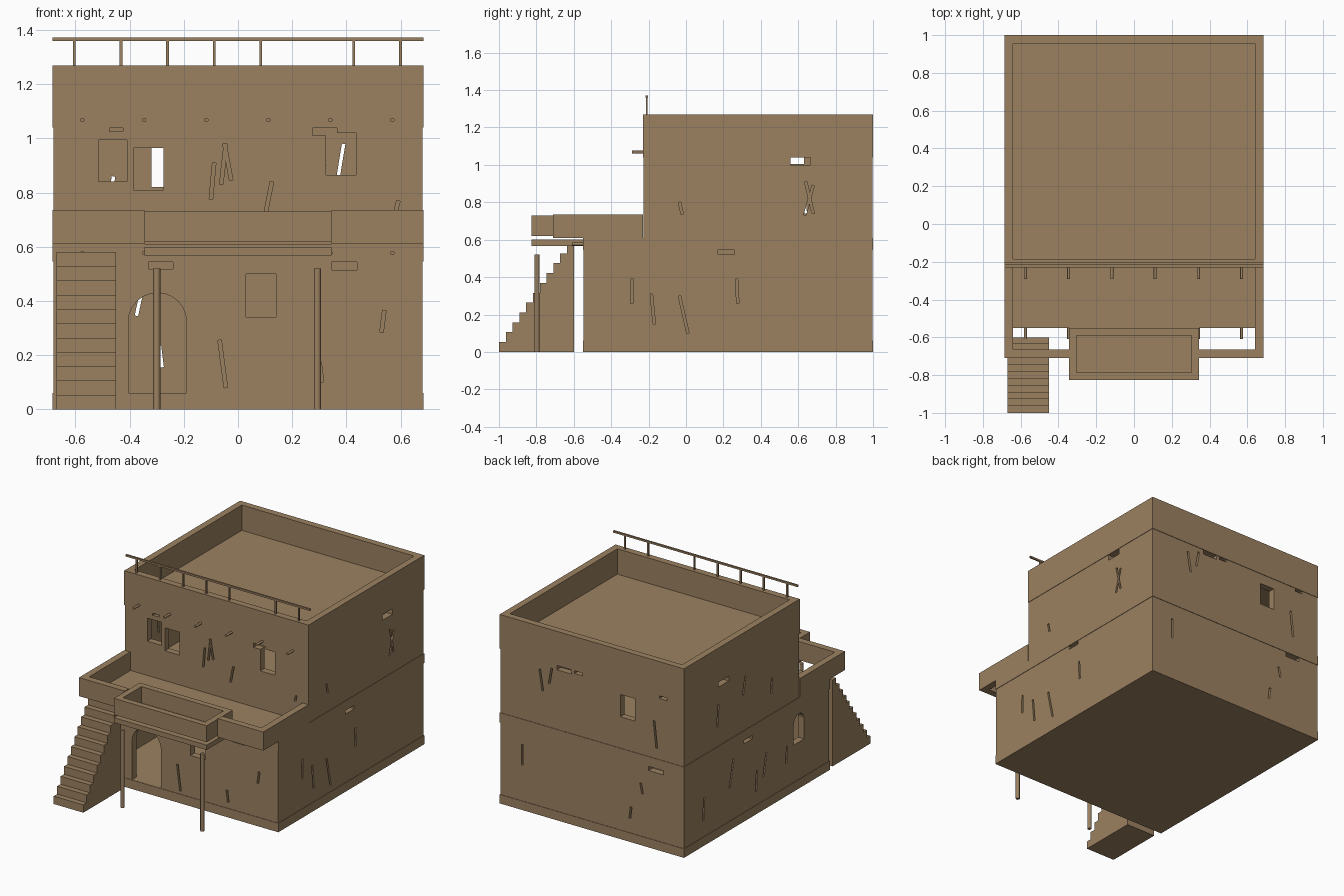
import bpy, bmesh, math
from mathutils import Matrix, Vector

cube = bpy.data.objects.get("Cube")
if cube:
    bpy.data.objects.remove(cube, do_unlink=True)

clay = bpy.data.materials.new("clay_brown")
clay.use_nodes = True
clay.diffuse_color = (0.33, 0.22, 0.12, 1)
clay.node_tree.nodes["Principled BSDF"].inputs["Base Color"].default_value = clay.diffuse_color

W, BACK, FRONT, SETBACK = 0.685, 1.0, -0.55, -0.23
THICK = 0.045


def finish(name, bm):
    bmesh.ops.recalc_face_normals(bm, faces=bm.faces)
    mesh = bpy.data.meshes.new(name)
    bm.to_mesh(mesh)
    bm.free()
    mesh.materials.append(clay)
    obj = bpy.data.objects.new(name, mesh)
    bpy.context.scene.collection.objects.link(obj)
    return obj


def add_box(bm, x0, x1, y0, y1, z0, z1):
    size = Matrix.Diagonal((x1 - x0, y1 - y0, z1 - z0, 1))
    centre = Matrix.Translation(((x0 + x1) / 2, (y0 + y1) / 2, (z0 + z1) / 2))
    bmesh.ops.create_cube(bm, size=1, matrix=centre @ size)


def box(name, *bounds):
    bm = bmesh.new()
    add_box(bm, *bounds)
    return finish(name, bm)


def ring(name, x0, x1, y0, y1, z0, z1, t=THICK):
    """Four joined walls around an open middle."""
    bm = bmesh.new()
    loops = []
    for z, d in ((z0, 0), (z1, 0), (z1, t), (z0, t)):
        corners = ((x0 + d, y0 + d), (x1 - d, y0 + d), (x1 - d, y1 - d), (x0 + d, y1 - d))
        loops.append([bm.verts.new((x, y, z)) for x, y in corners])
    for k in range(4):
        a, b = loops[k], loops[(k + 1) % 4]
        for i in range(4):
            j = (i + 1) % 4
            bm.faces.new((a[i], a[j], b[j], b[i]))
    return finish(name, bm)


def rod(name, x, y, z, r, length, along_y=False):
    bm = bmesh.new()
    turn = Matrix.Rotation(math.pi / 2, 4, 'X') if along_y else Matrix()
    bmesh.ops.create_cone(bm, cap_ends=True, segments=12, radius1=r, radius2=r,
                          depth=length, matrix=Matrix.Translation((x, y, z)) @ turn)
    obj = finish(name, bm)
    for p in obj.data.polygons:
        p.use_smooth = len(p.vertices) == 4
    for e in obj.data.edges:
        ends = [obj.data.vertices[v].co for v in e.vertices]
        axis = 1 if along_y else 2
        e.use_edge_sharp = abs(ends[0][axis] - ends[1][axis]) < 1e-5
    return obj


# Openings: each wall maps (along, height) to a point on its surface
def wall_matrix(side, ground):
    if side in "LR":
        return Matrix(((0, 0, 1, W if side == "L" else -W), (1, 0, 0, 0), (0, 1, 0, 0), (0, 0, 0, 1)))
    y = BACK if side == "B" else (FRONT if ground else SETBACK)
    return Matrix(((1, 0, 0, 0), (0, 0, 1, y), (0, 1, 0, 0), (0, 0, 0, 1)))


def hole(bm, m, a0, a1, z0, z1):
    shape = Matrix.Translation(((a0 + a1) / 2, (z0 + z1) / 2, 0)) @ Matrix.Diagonal((a1 - a0, z1 - z0, 0.14, 1))
    bmesh.ops.create_cube(bm, size=1, matrix=m @ shape)


def crack(bm, m, a0, z0, a1, z1):
    run = Vector((a1 - a0, z1 - z0))
    spin = Matrix.Rotation(math.atan2(run.y, run.x), 4, 'Z')
    shape = Matrix.Translation(((a0 + a1) / 2, (z0 + z1) / 2, 0)) @ spin
    bmesh.ops.create_cube(bm, size=1, matrix=m @ shape @ Matrix.Diagonal((run.length, 0.013, 0.14, 1)))


def arch(bm, m, a0, a1, z0, z1):
    r, c = (a1 - a0) / 2, (a0 + a1) / 2
    pts = [(a0, z0), (a1, z0)]
    for i in range(13):
        t = math.pi * i / 12
        pts.append((c + r * math.cos(t), z1 - r + r * math.sin(t)))
    face = bm.faces.new([bm.verts.new(m @ Vector((a, z, -0.07))) for a, z in pts])
    out = bmesh.ops.extrude_face_region(bm, geom=[face])
    push = m.to_3x3() @ Vector((0, 0, 0.14))
    bmesh.ops.translate(bm, vec=push, verts=[g for g in out["geom"] if isinstance(g, bmesh.types.BMVert)])


def cut(wall, ground, openings):
    # Separate cutters keep crossing cracks clean
    for side, maker, dims in openings:
        bm = bmesh.new()
        maker(bm, wall_matrix(side, ground), *dims)
        cutter = finish("cutter", bm)
        cutter.hide_render = True
        mod = wall.modifiers.new("opening", 'BOOLEAN')
        mod.operation, mod.solver, mod.object = 'DIFFERENCE', 'EXACT', cutter
    bpy.context.view_layer.update()
    evaluated = wall.evaluated_get(bpy.context.evaluated_depsgraph_get())
    mesh = bpy.data.meshes.new_from_object(evaluated)
    cutters = [mod.object for mod in wall.modifiers]
    wall.modifiers.clear()
    wall.data = mesh
    for c in cutters:
        bpy.data.objects.remove(c, do_unlink=True)


# Storeys: walls sit just inside the base, floor and roof slabs
E = 0.003
box("base_slab", -W, W, FRONT, BACK, 0, 0.06)
box("terrace_slab", -W, W, FRONT, BACK, 0.545, 0.61)
box("roof_slab", -W, W, SETBACK, BACK, 1.04, 1.10)
lower = ring("lower_walls", -W + E, W - E, FRONT + E, BACK - E, 0.06, 0.545)
upper = ring("upper_walls", -W + E, W - E, SETBACK + E, BACK - E, 0.61, 1.04)
ring("roof_parapet", -W, W, SETBACK, BACK, 1.10, 1.27)

cut(lower, True, [
    ("F", arch, (-0.405, -0.19, 0.061, 0.43)),
    ("F", hole, (0.03, 0.14, 0.34, 0.50)),
    ("F", hole, (-0.33, -0.24, 0.517, 0.544)),
    ("F", hole, (0.345, 0.44, 0.515, 0.544)),
    ("F", crack, (-0.068, 0.255, -0.045, 0.08)),
    ("F", crack, (0.53, 0.285, 0.54, 0.365)),
    ("F", crack, (0.30, 0.18, 0.31, 0.10)),
    ("L", hole, (0.17, 0.26, 0.52, 0.544)),
    ("L", crack, (-0.29, 0.26, -0.287, 0.39)),
    ("L", crack, (-0.17, 0.15, -0.185, 0.31)),
    ("L", crack, (0.01, 0.10, -0.035, 0.30)),
    ("L", crack, (0.277, 0.26, 0.27, 0.39)),
    ("R", arch, (-0.28, -0.17, 0.31, 0.50)),
    ("R", hole, (0.27, 0.36, 0.52, 0.544)),
    ("R", crack, (0.79, 0.17, 0.78, 0.32)),
    ("R", crack, (0.51, 0.28, 0.47, 0.46)),
    ("R", crack, (0.23, 0.15, 0.22, 0.29)),
    ("R", crack, (0.15, 0.22, 0.12, 0.37)),
    ("R", crack, (-0.09, 0.22, -0.10, 0.33)),
    ("B", hole, (-0.53, -0.42, 0.515, 0.544)),
    ("B", crack, (0.52, 0.30, 0.52, 0.44)),
    ("B", crack, (-0.375, 0.345, -0.36, 0.415)),
    ("B", crack, (-0.28, 0.155, -0.29, 0.235)),
])
cut(upper, False, [
    ("F", hole, (-0.515, -0.41, 0.84, 0.995)),
    ("F", hole, (-0.385, -0.275, 0.81, 0.965)),
    ("F", hole, (0.325, 0.435, 0.865, 1.02)),
    ("F", hole, (0.275, 0.365, 1.01, 1.039)),
    ("F", hole, (-0.475, -0.425, 1.025, 1.039)),
    ("F", crack, (-0.10, 0.775, -0.088, 0.91)),
    ("F", crack, (-0.062, 0.83, -0.045, 0.98)),
    ("F", crack, (-0.025, 0.845, -0.05, 0.98)),
    ("F", crack, (0.103, 0.73, 0.125, 0.84)),
    ("F", crack, (0.582, 0.73, 0.592, 0.77)),
    ("L", hole, (0.56, 0.665, 1.00, 1.039)),
    ("L", crack, (-0.02, 0.735, -0.035, 0.80)),
    ("L", crack, (0.64, 0.91, 0.68, 0.74)),
    ("L", crack, (0.68, 0.89, 0.635, 0.73)),
    ("R", hole, (0.52, 0.63, 1.005, 1.039)),
    ("R", crack, (0.64, 0.74, 0.63, 0.89)),
    ("R", crack, (0.37, 0.85, 0.34, 0.97)),
    ("R", crack, (0.07, 0.75, 0.06, 0.85)),
    ("B", hole, (-0.32, -0.21, 0.82, 0.97)),
    ("B", hole, (0.155, 0.26, 1.01, 1.039)),
    ("B", hole, (0.07, 0.13, 1.02, 1.039)),
    ("B", hole, (-0.555, -0.50, 1.02, 1.039)),
    ("B", crack, (0.367, 0.84, 0.39, 0.98)),
    ("B", crack, (0.32, 0.90, 0.30, 1.01)),
    ("B", crack, (-0.48, 0.68, -0.46, 0.86)),
])

# Terrace parapet, overhanging the front and open at the balcony
for s, label in ((1, "left"), (-1, "right")):
    outer, inner = s * W, s * (W - THICK)
    box(label + "_terrace_parapet", min(outer, inner), max(outer, inner), -0.71, SETBACK, 0.61, 0.735)
    ends = sorted((inner, s * 0.345))
    box(label + "_terrace_front", *ends, -0.71, -0.665, 0.61, 0.735)

# Balcony with its own parapet on two posts
box("balcony_floor", -0.345, 0.345, -0.825, FRONT, 0.567, 0.60)
ring("balcony_parapet", -0.345, 0.345, -0.825, FRONT, 0.62, 0.73, 0.04)
for x, label in ((0.293, "left"), (-0.30, "right")):
    rod(label + "_balcony_post", x, -0.797, 0.26, 0.013, 0.52)

# Outside stair as one stepped profile
STEPS, RUN, RISE = 11, 0.4 / 11, 0.58 / 11
profile = [(-1, 0)]
for i in range(STEPS):
    profile += [(-1 + i * RUN, (i + 1) * RISE), (-1 + (i + 1) * RUN, (i + 1) * RISE)]
profile.append((-0.6, 0))
bm = bmesh.new()
sides = [[bm.verts.new((x, y, z)) for y, z in profile] for x in (-0.67, -0.45)]
for side in sides:
    bm.faces.new(side)
for i in range(len(profile)):
    j = (i + 1) % len(profile)
    bm.faces.new((sides[0][i], sides[0][j], sides[1][j], sides[1][i]))
finish("stair", bm)

# Beam ends poking out of both storeys
for i in range(6):
    x = -0.575 + i * 0.229
    rod("upper_beam_end", x, -0.25, 1.068, 0.008, 0.08, True)
    rod("lower_beam_end", x, -0.57, 0.577, 0.008, 0.08, True)

# Roof railing
box("roof_rail", -W, W, -0.216, -0.204, 1.36, 1.372)
for x in (-0.605, -0.432, -0.26, -0.088, 0.084, 0.427, 0.6):
    box("roof_rail_post", x - 0.005, x + 0.005, -0.215, -0.205, 1.26, 1.362)
